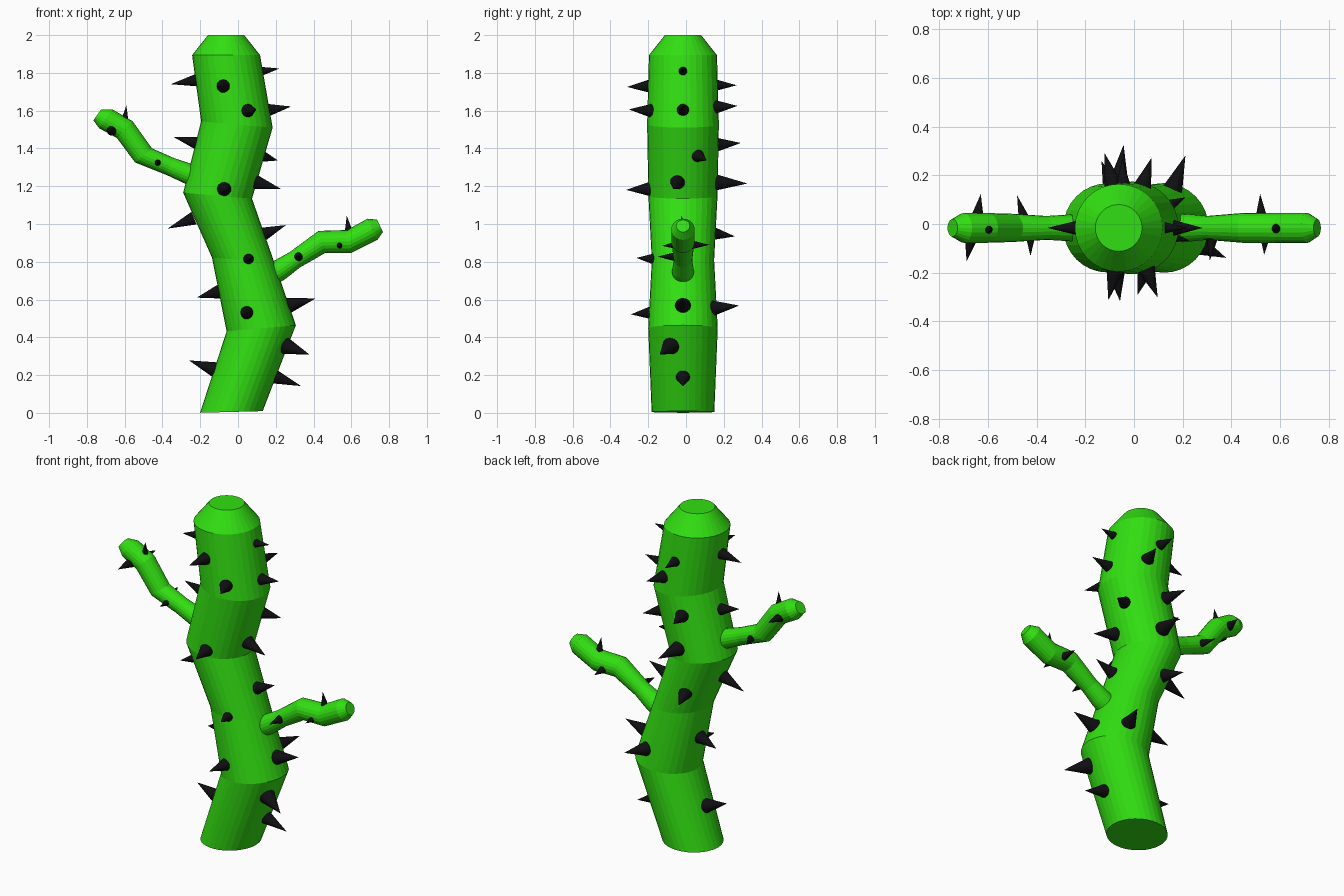
import bpy, bmesh, math
from mathutils import Vector

YC = -0.016  # depth of the plant's centre plane


def material(name, rgb):
    m = bpy.data.materials.new(name)
    m.diffuse_color = (*rgb, 1)
    return m


GREEN = material("plant green", (0.032, 0.74, 0.006))
BLACK = material("thorn black", (0.005, 0.005, 0.006))


def finish(bm, name, mat):
    bmesh.ops.recalc_face_normals(bm, faces=bm.faces)
    me = bpy.data.meshes.new(name)
    bm.to_mesh(me)
    bm.free()
    me.materials.append(mat)
    ob = bpy.data.objects.new(name, me)
    bpy.context.collection.objects.link(ob)
    return ob


def stalk(name, rings, sides):
    """Loft circles given as (x, z, radius, tilt in degrees); tilt 0 is level."""
    bm = bmesh.new()
    loops = []
    for x, z, r, tilt in rings:
        t = math.radians(tilt)
        loop = []
        for i in range(sides):
            a = math.tau * i / sides
            u = r * math.cos(a)
            loop.append(bm.verts.new((x + u * math.cos(t), YC + r * math.sin(a),
                                      z + u * math.sin(t))))
        loops.append(loop)
    for lo, hi in zip(loops, loops[1:]):
        for i in range(sides):
            j = (i + 1) % sides
            bm.faces.new((lo[i], lo[j], hi[j], hi[i]))
    bm.faces.new(loops[0])
    bm.faces.new(loops[-1])
    return finish(bm, name, GREEN)


def thorn(bm, base, direction, length, r):
    d = direction.normalized()
    rot = d.to_track_quat('Z', 'Y').to_matrix().to_4x4()
    sink = 0.02
    rot.translation = base + d * (length - sink) / 2
    bmesh.ops.create_cone(bm, cap_ends=True, segments=20, radius1=r, radius2=0,
                          depth=length + sink, matrix=rot)


# Crooked trunk with a bevelled top
TRUNK = [(-0.035, 0.005, 0.166, 1.5), (0.123, 0.448, 0.184, 5), (0.027, 0.81, 0.165, -4),
         (-0.108, 1.15, 0.183, -5), (-0.006, 1.527, 0.19, -5),
         (-0.063, 1.894, 0.18, 0), (-0.063, 2.0, 0.096, 0)]
stalk("trunk", TRUNK, 32)

# Side branches, slightly flared where they leave the trunk
stalk("left_branch", [(-0.14, 1.20, 0.06, 70), (-0.26, 1.265, 0.055, 64),
                      (-0.36, 1.305, 0.049, 66), (-0.50, 1.363, 0.058, 40),
                      (-0.60, 1.50, 0.061, 47), (-0.70, 1.557, 0.061, 55),
                      (-0.745, 1.578, 0.036, 55)], 20)
stalk("right_branch", [(0.12, 0.70, 0.062, -58), (0.22, 0.757, 0.057, -54),
                       (0.30, 0.81, 0.049, -54), (0.444, 0.905, 0.061, -73),
                       (0.587, 0.907, 0.062, -80), (0.712, 0.972, 0.062, -65),
                       (0.752, 0.99, 0.036, -65)], 20)


def trunk_at(z):
    for (x0, z0, r0, _), (x1, z1, r1, _) in zip(TRUNK, TRUNK[1:6]):
        if z <= z1 or z1 == TRUNK[5][1]:
            f = (z - z0) / (z1 - z0)
            axis = Vector((x1 - x0, 0, z1 - z0)).normalized()
            return Vector((x0 + f * (x1 - x0), YC, z)), axis, r0 + f * (r1 - r0)


# Trunk thorns: (compass angle, base height, length, radius), normal to the trunk
bm = bmesh.new()
for az, z, length, r in [
        # left
        (180, 0.235, 0.13, 0.042), (172, 0.64, 0.12, 0.042), (180, 1.025, 0.13, 0.036),
        (180, 1.43, 0.12, 0.036), (180, 1.76, 0.13, 0.036),
        # right
        (0, 0.185, 0.125, 0.037), (-22, 0.35, 0.13, 0.046), (0, 0.57, 0.14, 0.044),
        (0, 0.955, 0.11, 0.036), (-9, 1.22, 0.135, 0.042), (25, 1.36, 0.10, 0.038),
        (0, 1.605, 0.11, 0.035), (0, 1.81, 0.085, 0.026),
        # front
        (252, 0.53, 0.11, 0.04), (281, 0.815, 0.085, 0.033), (278, 1.185, 0.12, 0.042),
        (292, 1.60, 0.12, 0.04), (257, 1.73, 0.12, 0.04),
        # back
        (68, 0.555, 0.14, 0.044), (112, 0.95, 0.12, 0.04), (82, 1.22, 0.16, 0.046),
        (106, 1.42, 0.13, 0.042), (72, 1.62, 0.115, 0.04), (92, 1.735, 0.10, 0.033)]:
    a = math.radians(az)
    out = Vector((math.cos(a), math.sin(a), 0))
    _, axis, r_t = trunk_at(z)
    n = (out - axis * out.dot(axis)).normalized()
    c, _, r_t = trunk_at(z - n.z * r_t)
    thorn(bm, c + n * r_t, n, length, r)
finish(bm, "trunk_thorns", BLACK)

# Branch thorns: (x, z on branch axis, branch radius, direction, length, radius)
bm = bmesh.new()
for x, z, rb, d, length, r in [
        (-0.66, 1.50, 0.055, (-0.2, -1, -0.1), 0.085, 0.029),
        (-0.65, 1.51, 0.055, (0.15, 1, 0), 0.085, 0.029),
        (-0.425, 1.325, 0.045, (0, -1, 0), 0.07, 0.022),
        (-0.44, 1.335, 0.045, (-0.3, 1, 0), 0.095, 0.026),
        (-0.605, 1.49, 0.055, (0.1, -0.1, 1), 0.085, 0.025),
        (0.325, 0.827, 0.045, (-0.1, -1, 0), 0.09, 0.028),
        (0.54, 0.89, 0.055, (-0.05, -1, -0.05), 0.055, 0.021),
        (0.525, 0.89, 0.055, (-0.05, 1, 0), 0.085, 0.026),
        (0.592, 0.91, 0.055, (-0.12, -0.05, 1), 0.08, 0.025)]:
    n = Vector(d).normalized()
    thorn(bm, Vector((x, YC, z)) + n * rb, n, length, r)
finish(bm, "branch_thorns", BLACK)
